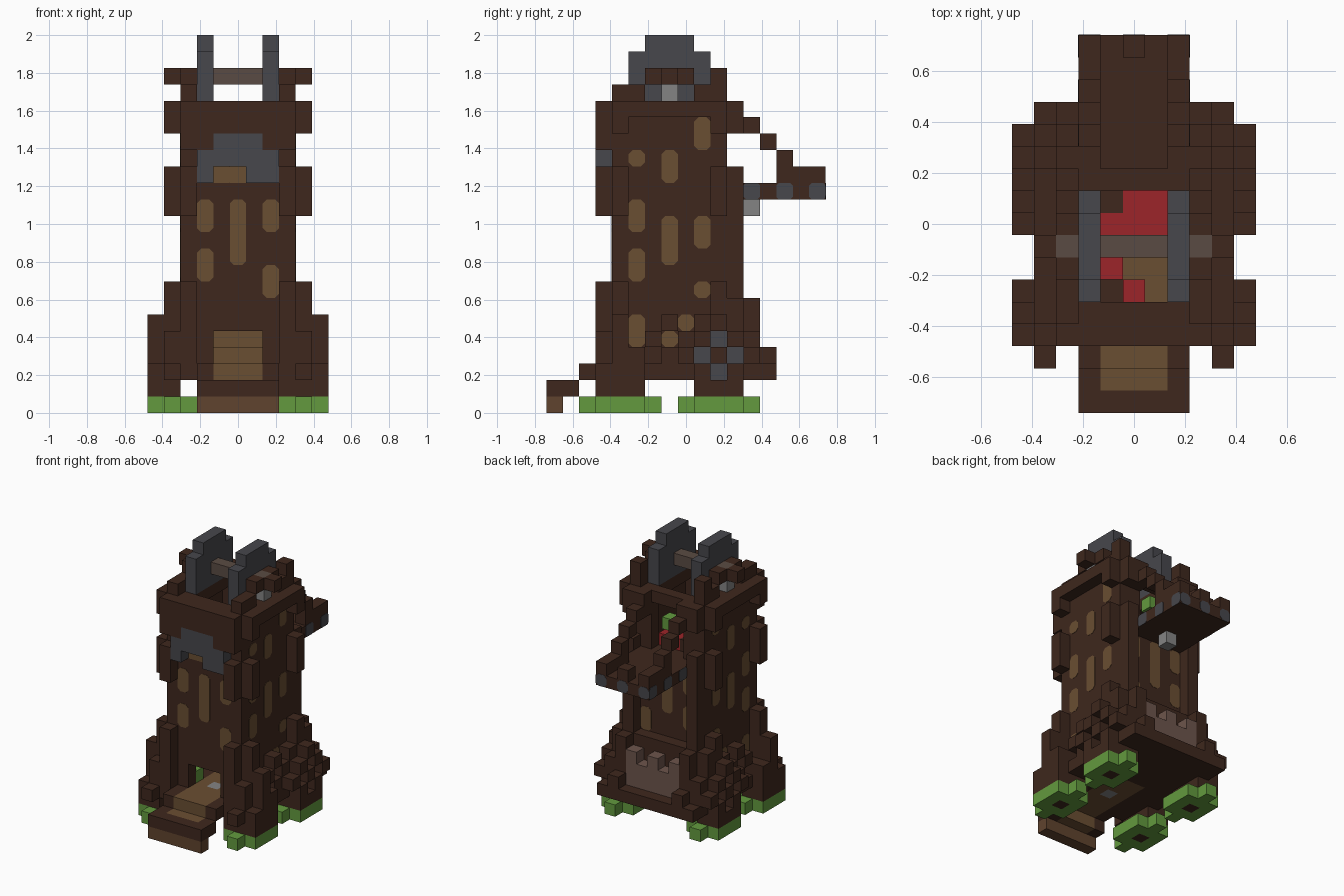
import bpy
import bmesh
from mathutils import Vector

UNIT = 2 / 23  # one building block

cube = bpy.data.objects.get("Cube")
if cube:
    bpy.data.objects.remove(cube)


def material(name, hex_code):
    channels = [int(hex_code[i:i + 2], 16) / 255 for i in (0, 2, 4)]
    linear = [((c + 0.055) / 1.055) ** 2.4 if c > 0.04 else c / 12.92 for c in channels]
    mat = bpy.data.materials.new(name)
    mat.use_nodes = True
    mat.diffuse_color = (*linear, 1)
    mat.node_tree.nodes["Principled BSDF"].inputs["Base Color"].default_value = (*linear, 1)
    return mat


brown = material("dark brown wood", "3E271D")
tan = material("tan wood", "6A4E32")
plank = material("plank brown", "60432E")
slate = material("slate grey", "47474C")
silver = material("light grey", "848484")
green = material("leaf green", "639A3E")
red = material("red cloth", "9C2529")
stone = material("mauve stone", "6D554C")
beam = material("grey brown beam", "5A4B43")

cells = {}   # block position -> part name
colours = {}  # part name -> material


def span(value):
    return range(value[0], value[1] + 1) if isinstance(value, tuple) else (value,)


def fill(part, mat, xs, ys, zs, mirror=True):
    """Lay blocks for a part, on both sides unless told otherwise."""
    colours[part] = mat
    for x in span(xs):
        for y in span(ys):
            for z in span(zs):
                cells[x, y, z] = part
                if mirror:
                    cells[-x, y, z] = part


# Feet and legs
for y in (-4, 2):
    fill("feet", green, (3, 5), (y - 1, y + 1), 0)
    fill("feet", green, 4, (y - 2, y + 2), 0)
    fill("legs", brown, 4, y, 0)
    fill("legs", brown, (4, 5), (y - 1, y + 1), 1)
    fill("legs", brown, 3, (y - 1, y + 1), 1, mirror=False)

# Base floor and lower walls with a doorway
fill("base", brown, (0, 4), (-5, 5), 2)
fill("lower_walls", brown, 3, (-4, 3), (3, 6))
fill("lower_walls", brown, 2, -4, (3, 5))
fill("lower_walls", brown, (0, 1), -4, 5)
fill("lower_walls", brown, (0, 3), 3, (3, 6))
fill("lower_walls", brown, (0, 3), (-4, 2), 6)

# Entry floor, inner stairs and small things inside
fill("entry_floor", tan, (0, 1), (-6, -1), 2)
fill("floor_inlay", silver, 0, -3, 2)
fill("inner_stairs", tan, (0, 1), 0, 3)
fill("inner_stairs", tan, (0, 1), 1, (3, 4))
fill("wall_plant", green, -2, -3, 3, mirror=False)

# Front steps
fill("front_steps", brown, 2, -6, 2)
fill("front_steps", brown, (0, 2), (-8, -7), 1)
fill("step_tread", tan, (0, 1), -7, 1)
fill("step_riser", plank, (0, 2), -8, 0)

# Stepped mounds round the base: column position -> top block
front_tops = {(3, -5): 7, (4, -4): 7, (4, -5): 4, (5, -4): 5, (5, -5): 2,
              (4, -3): 3, (5, -3): 3, (4, -6): 2}
back_tops = {(3, 3): 7, (4, 2): 7, (4, 1): 5, (4, 3): 6, (3, 4): 6,
             (4, 4): 4, (3, 5): 3}
for tops in (front_tops, back_tops):
    for (x, y), top in tops.items():
        fill("mounds", brown, x, y, (2, top))
# Chequered blocks along the sides
for y in span((-2, 0)):
    for z in span((3, 5)):
        if (y + z) % 2 == 0:
            fill("mounds", brown, 4, y, z)
for y in span((0, 4)):
    for z in span((2, 5)):
        if (y + z) % 2 and not (y in (0, 4) and z == 5):
            fill("mounds", brown, 5, y, z)
for y, z in ((1, 3), (3, 3), (2, 2), (2, 4)):
    fill("mound_stones", slate, 4, y, z)

# Notched stone wall at the back
fill("back_wall", stone, (0, 2), 4, (3, 4))
for x in (0, 2):
    fill("back_wall", stone, x, 4, 5)

# Tower walls, with a tall opening in the upper back
fill("middle_walls", brown, 3, (-4, 2), (7, 12))
for y in (-4, 2):
    fill("middle_walls", brown, (0, 2), y, (7, 12))
fill("corner_posts", brown, 3, 3, (3, 12))
fill("upper_floor", brown, (0, 3), (-4, 2), 13)
fill("upper_walls", brown, 3, (-4, 2), (14, 18))
fill("upper_walls", brown, (0, 3), -4, (14, 17))
fill("upper_walls", brown, 2, 2, (14, 17))

# Corner blocks and top bands
for low, high in ((12, 14), (17, 18)):
    for x, y in ((3, -5), (4, -4), (4, 2), (3, 3)):
        fill("corner_blocks", brown, x, y, (low, high))
fill("top_band", brown, (2, 3), (-4, 2), 18)
fill("top_band", brown, (0, 3), -5, (17, 18))
fill("top_band", brown, 4, (-4, 2), 18)
for y in (-4, 2):
    fill("top_band", brown, (0, 1), y, 18)

# Front awning
fill("awning_brackets", brown, (2, 3), -5, 16)
fill("awning", slate, (0, 2), -5, 15)
fill("awning", slate, (0, 1), -5, 16)
fill("awning", slate, 2, -5, 14)
fill("awning", slate, 1, -5, 14, mirror=False)

# Balcony with sloping supports
fill("balcony", brown, (0, 2), (3, 8), 13)
fill("balcony_rail", brown, 2, (7, 8), 14)
fill("balcony_rail", brown, 0, 8, 14)
fill("balcony_supports", brown, 2, 6, (14, 15))
fill("balcony_supports", brown, 2, 5, 16)
fill("balcony_supports", brown, 2, 4, 17)
fill("balcony_supports", brown, 2, 3, (17, 18))
fill("balcony_lamp", silver, 0, 4, 12)

# Upper room contents
fill("room_boards", tan, (0, 1), (-3, -2), 13, mirror=False)
fill("red_seat", red, (0, 1), (0, 1), 14, mirror=False)
fill("red_seat", red, -1, 0, 14, mirror=False)
fill("red_seat", red, -1, -2, 14, mirror=False)
fill("red_seat", red, 0, -3, 14, mirror=False)
fill("room_post", brown, -1, 1, 14, mirror=False)
fill("hanging_plant", green, 0, 2, 16)

# Roof fins, battlements and axle
fill("roof_fins", slate, 2, (-3, 1), (19, 21))
fill("roof_fins", slate, 2, (-2, 0), 22)
for ys in ((-4, -3), (1, 2)):
    fill("battlements", brown, 3, ys, 19)
fill("battlements", brown, 3, 2, 20)
fill("battlements", brown, 3, (-2, 0), 20)
fill("battlements", brown, 4, -1, 20)
fill("roof_axle", beam, (0, 3), -1, 20)
fill("axle_caps", silver, 3, -1, 19)


def finish(name, bm, mat):
    mesh = bpy.data.meshes.new(name)
    bm.to_mesh(mesh)
    bm.free()
    mesh.materials.append(mat)
    bpy.context.collection.objects.link(bpy.data.objects.new(name, mesh))


# Turn the blocks of each part into one clean shell
def build_part(part):
    bm = bmesh.new()
    for cell in [c for c, p in cells.items() if p == part]:
        centre = Vector(cell) + Vector((0, 0, 0.5))
        for axis in range(3):
            for sign in (-1, 1):
                normal = Vector((0, 0, 0))
                normal[axis] = sign
                if tuple(int(v) for v in Vector(cell) + normal) in cells:
                    continue
                side = Vector((normal.z, normal.x, normal.y))
                up = normal.cross(side)
                loop = ((-1, -1), (1, -1), (1, 1), (-1, 1))
                bm.faces.new([bm.verts.new((centre + (normal + side * a + up * b) / 2) * UNIT)
                              for a, b in loop])
    bmesh.ops.remove_doubles(bm, verts=bm.verts, dist=UNIT / 100)
    finish(part, bm, colours[part])


for part in colours:
    build_part(part)


# Painted patches: thin plates with clipped corners
def patch(name, normal, plane, middle, low, high, mat=tan, c=0.25):
    normal = Vector(normal)
    across = Vector((abs(normal.y), abs(normal.x), 0))
    bm = bmesh.new()
    h = 0.5
    outline = [(-h, low + c), (-h + c, low), (h - c, low), (h, low + c),
               (h, high - c), (h - c, high), (-h + c, high), (-h, high - c)]
    face = bm.faces.new([bm.verts.new((across * (middle + u) + normal * plane
                                       + Vector((0, 0, v))) * UNIT) for u, v in outline])
    out = bmesh.ops.extrude_face_region(bm, geom=[face])["geom"]
    moved = [v for v in out if isinstance(v, bmesh.types.BMVert)]
    bmesh.ops.translate(bm, verts=moved, vec=normal * 0.002)
    bmesh.ops.recalc_face_normals(bm, faces=bm.faces)
    finish(name, bm, mat)


FRONT, BACK = (0, -1, 0), (0, 1, 0)
for x, low, high in ((-2, 11, 13), (0, 9, 13), (2, 11, 13), (-2, 8, 10), (2, 7, 9)):
    patch("front_window", FRONT, 4.5, x, low, high)
    patch("back_window", BACK, 2.5, x, low, high)
for x in (-1, 0):
    patch("awning_window", FRONT, 4.5, x, 14, 15, c=0.02)
for x in (-2, 0, 2):
    patch("balcony_stud", BACK, 8.5, x, 13, 14, slate)

side_windows = ((-3, 11, 13), (-1, 9, 12), (1, 10, 12), (-3, 8, 10), (1, 7, 8),
                (1, 16, 18), (-3, 15, 16), (-1, 14, 16),
                (-3, 4, 6), (-1, 4, 5), (0, 5, 6))
for sign in (-1, 1):
    side = (sign, 0, 0)
    for y, low, high in side_windows:
        patch("side_window", side, 3.5, y, low, high)
    for y in (4, 6, 8):
        patch("balcony_stud", side, 2.5, y, 13, 14, slate, 0.15)
